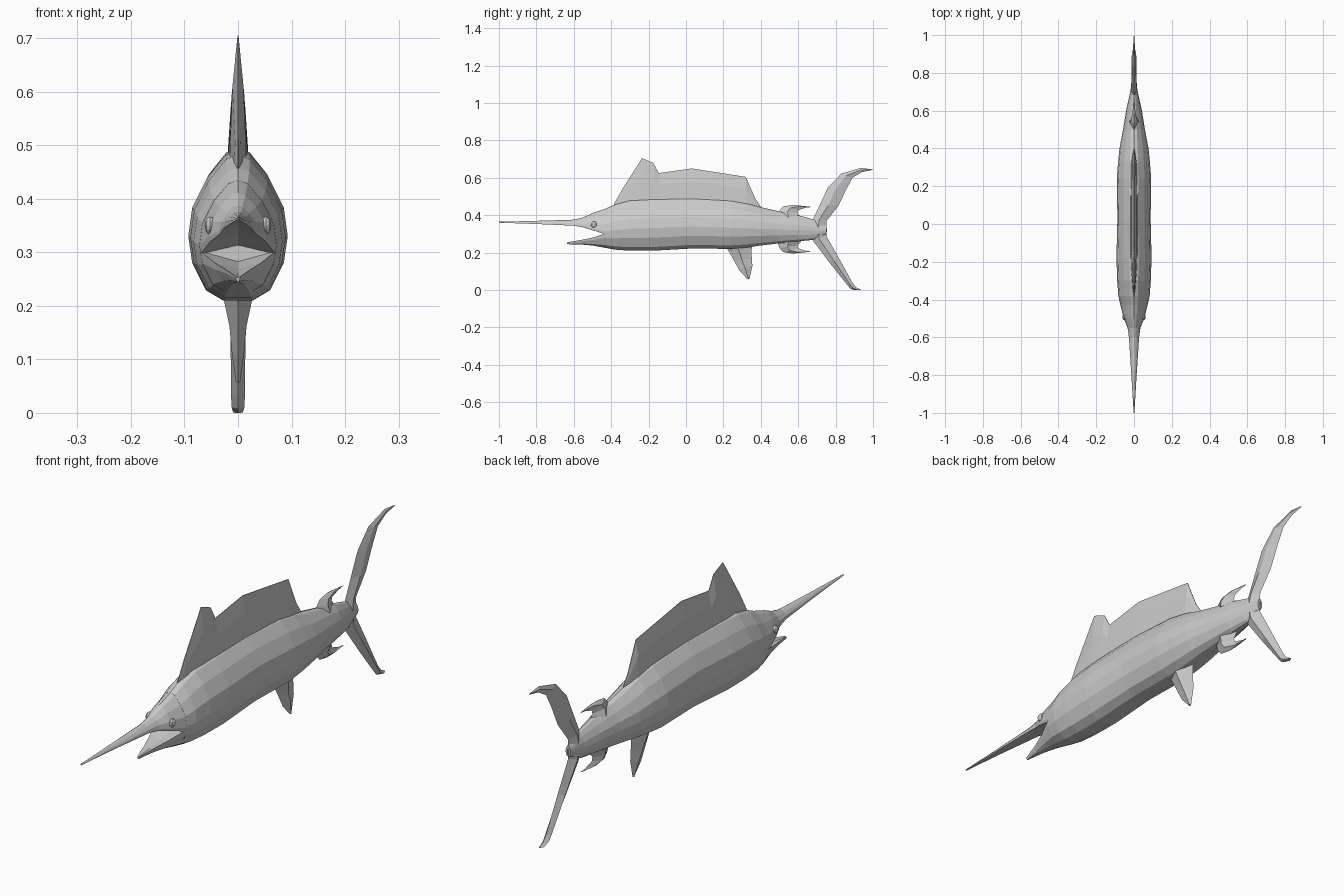
import bpy, bmesh
from mathutils import Vector

if "Cube" in bpy.data.objects:
    bpy.data.objects.remove(bpy.data.objects["Cube"], do_unlink=True)

grey = bpy.data.materials.new("plain grey")
grey.use_nodes = True
COLOUR = (0.6, 0.6, 0.6, 1)
grey.diffuse_color = COLOUR
grey.node_tree.nodes["Principled BSDF"].inputs["Base Color"].default_value = COLOUR


def finish(name, bm):
    bmesh.ops.recalc_face_normals(bm, faces=bm.faces)
    mesh = bpy.data.meshes.new(name)
    bm.to_mesh(mesh)
    bm.free()
    mesh.materials.append(grey)
    ob = bpy.data.objects.new(name, mesh)
    bpy.context.collection.objects.link(ob)
    return ob


def loft(name, rings):
    """Skin a list of equal-length rings and cap both ends."""
    bm = bmesh.new()
    loops = [[bm.verts.new(p) for p in ring] for ring in rings]
    n = len(loops[0])
    for a, b in zip(loops, loops[1:]):
        for i in range(n):
            j = (i + 1) % n
            bm.faces.new((a[i], a[j], b[j], b[i]))
    bm.faces.new(loops[0])
    bm.faces.new(loops[-1])
    return finish(name, bm)


def hull(name, profile, stations):
    """Loft a mirrored unit half-profile through (y, top, bottom, half width)."""
    full = profile + [(-x, z) for x, z in reversed(profile[1:-1])]
    loft(name, [[(x * w, y, bot + z * (top - bot)) for x, z in full]
                for y, top, bot, w in stations])


def fin(name, rows):
    """Diamond-section fin through (lead y, lead z, trail y, trail z, half thickness)."""
    rings = []
    for ly, lz, ty, tz, t in rows:
        my, mz = ly + 0.45 * (ty - ly), lz + 0.45 * (tz - lz)
        rings.append([(0, ly, lz), (t, my, mz), (0, ty, tz), (-t, my, mz)])
    loft(name, rings)


# Body, from the mouth corner to the tail root
hull("body",
     [(0, 1), (.25, .97), (.62, .82), (.92, .62), (1, .43), (.92, .25), (.65, .07), (.3, 0), (0, 0)],
     [(-.43, .435, .225, .072), (-.38, .458, .216, .083), (-.3, .482, .21, .089),
      (-.18, .49, .21, .093), (.03, .495, .222, .088), (.24, .482, .22, .091),
      (.33, .465, .228, .084), (.4, .443, .238, .077), (.5, .42, .25, .058),
      (.6, .40, .26, .042), (.68, .378, .268, .024), (.75, .345, .3, .011)])

# Upper head running out into the long bill
hull("upper_head_and_bill",
     [(0, 1), (.25, .95), (.62, .72), (.92, .41), (1, .11), (.97, 0), (0, .12)],
     [(-1, .365, .36, .002), (-.8, .37, .353, .014), (-.6, .376, .344, .027),
      (-.55, .388, .335, .034), (-.5, .411, .32, .054), (-.43, .435, .297, .072)])

# Lower jaw with a scooped top
hull("lower_jaw",
     [(0, .75), (.97, 1), (.92, .7), (.65, .2), (.3, 0), (0, 0)],
     [(-.635, .255, .245, .004), (-.56, .268, .243, .024),
      (-.5, .28, .238, .044), (-.43, .302, .225, .072)])

# Sail fin: (y, crest z, base z, half thickness)
sail = []
for y, crest, base, t in [(-.385, .46, .44, .002), (-.34, .54, .45, .008),
                          (-.235, .705, .465, .016), (-.175, .68, .47, .018),
                          (-.145, .625, .47, .019), (.03, .65, .475, .02),
                          (.32, .605, .45, .016), (.37, .49, .44, .008), (.4, .445, .43, .002)]:
    mid = base + .6 * (crest - base)
    sail.append([(t, y, base), (t * .65, y, mid), (.001, y, crest),
                 (-.001, y, crest), (-t * .65, y, mid), (-t, y, base)])
loft("sail_fin", sail)

# Belly fin
fin("belly_fin", [(.2, .25, .36, .25, .032), (.23, .205, .35, .215, .026),
                  (.255, .16, .352, .165, .016), (.285, .105, .355, .13, .012),
                  (.33, .057, .34, .06, .004)])

# Small matching finlets above and below the tail stem
finlet = [(.49, .395, .62, .385, .028), (.5, .425, .595, .412, .02),
          (.52, .447, .6, .427, .014), (.57, .455, .64, .44, .007),
          (.66, .446, .672, .444, .002)]
fin("upper_finlet", finlet)
fin("lower_finlet", [(a, .65 - b, c, .65 - d, t) for a, b, c, d, t in finlet])

# Tail lobes
fin("upper_tail_lobe", [(.67, .345, .75, .32, .018), (.68, .38, .752, .37, .015),
                        (.715, .455, .815, .45, .013), (.76, .55, .855, .535, .011),
                        (.83, .622, .89, .6, .008), (.935, .653, .94, .63, .005),
                        (.99, .646, 1, .643, .002)])
fin("lower_tail_lobe", [(.67, .31, .755, .33, .018), (.68, .262, .75, .29, .015),
                        (.77, .143, .815, .175, .014), (.86, .03, .89, .04, .013),
                        (.878, .008, .91, .014, .012), (.9, 0, .937, .001, .009)])

# Eyes
for side, s in (("left", 1), ("right", -1)):
    bm = bmesh.new()
    bmesh.ops.create_uvsphere(bm, u_segments=8, v_segments=6, radius=.017)
    for v in bm.verts:
        v.co = Vector((v.co.x * .6 + s * .052, v.co.y - .492, v.co.z + .35))
    finish(side + "_eye", bm)
